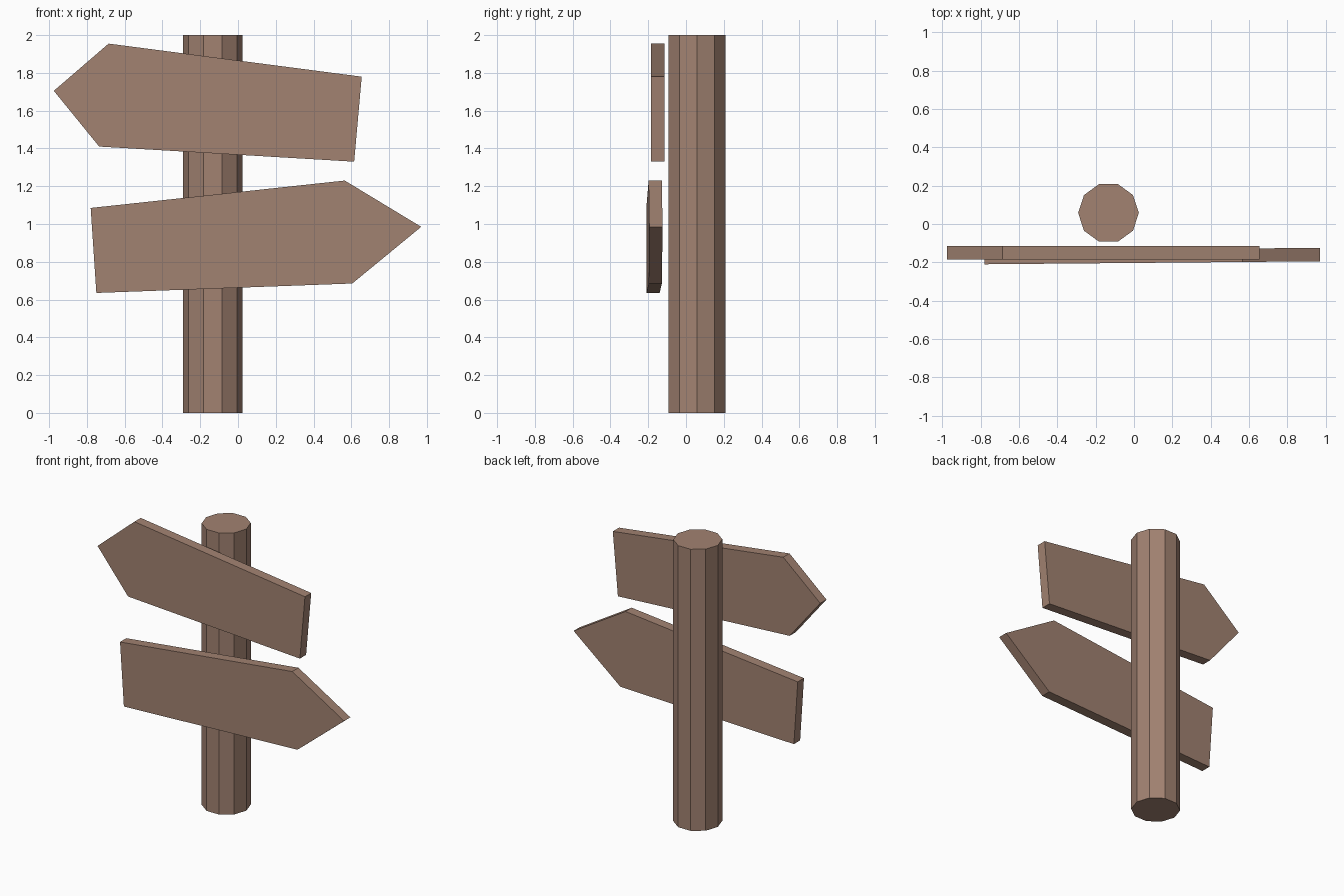
import bpy, bmesh, math

if "Cube" in bpy.data.objects:
    bpy.data.objects.remove(bpy.data.objects["Cube"])

wood = bpy.data.materials.new("brown_wood")
wood.diffuse_color = (0.36, 0.225, 0.167, 1)
wood.use_nodes = True
wood.node_tree.nodes["Principled BSDF"].inputs["Base Color"].default_value = wood.diffuse_color


def prism(name, profile, direction):
    """Extrude a flat polygon along a direction into a closed solid."""
    bm = bmesh.new()
    base = bm.faces.new([bm.verts.new(p) for p in profile])
    ext = bmesh.ops.extrude_face_region(bm, geom=[base], use_keep_orig=True)
    top = [g for g in ext["geom"] if isinstance(g, bmesh.types.BMVert)]
    bmesh.ops.translate(bm, verts=top, vec=direction)
    bmesh.ops.recalc_face_normals(bm, faces=bm.faces)
    mesh = bpy.data.meshes.new(name)
    bm.to_mesh(mesh)
    bm.free()
    mesh.materials.append(wood)
    obj = bpy.data.objects.new(name, mesh)
    bpy.context.collection.objects.link(obj)


def board(name, outline, y_mid, slope, thickness=0.07):
    """Arrow board drawn in x-z, its front face at y_mid + slope * x."""
    prism(name, [(x, y_mid + slope * x, z) for x, z in outline],
          (0, thickness, 0))


# Ten-sided post
ring = [math.radians(36 * i) for i in range(10)]
prism("post", [(-0.133 + 0.158 * math.cos(a), 0.058 + 0.158 * math.sin(a), 0)
               for a in ring], (0, 0, 2))

# Upper arrow board, pointing left
board("upper_arrow_board",
      [(-0.975, 1.705), (-0.735, 1.41), (0.615, 1.33), (0.655, 1.78),
       (-0.685, 1.955)], -0.184, 0)

# Lower arrow board, pointing right and slightly turned
board("lower_arrow_board",
      [(-0.78, 1.085), (-0.75, 0.635), (0.605, 0.685), (0.97, 0.985),
       (0.565, 1.23)], -0.203, 0.009)
